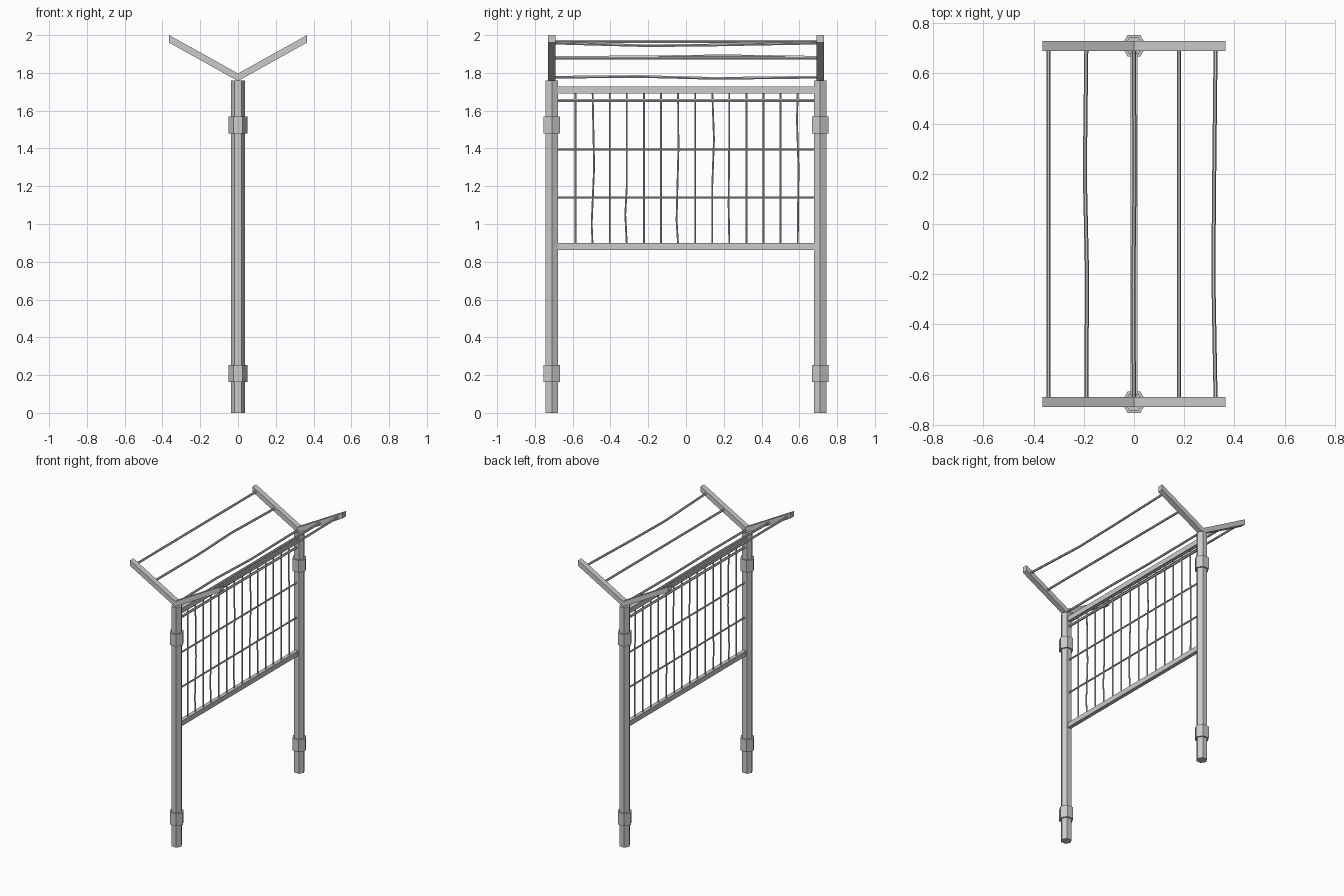
import bpy, bmesh
from math import cos, sin, pi
from mathutils import Vector

if "Cube" in bpy.data.objects:
    bpy.data.objects.remove(bpy.data.objects["Cube"])


def make_object(name, rings):
    """Skin a list of equal-length vertex rings and cap both ends (flat shaded)."""
    bm = bmesh.new()
    loops = [[bm.verts.new(p) for p in ring] for ring in rings]
    n = len(loops[0])
    for a, b in zip(loops, loops[1:]):
        for i in range(n):
            j = (i + 1) % n
            bm.faces.new((a[i], a[j], b[j], b[i]))
    bm.faces.new(loops[0])
    bm.faces.new(loops[-1])
    bmesh.ops.recalc_face_normals(bm, faces=bm.faces)
    mesh = bpy.data.meshes.new(name)
    bm.to_mesh(mesh)
    bm.free()
    ob = bpy.data.objects.new(name, mesh)
    bpy.context.collection.objects.link(ob)
    return ob


def tube(name, path, r, axis, sides=6):
    """Thin prism following path; rings stay square to the main axis."""
    u = Vector((1, 0, 0))
    v = Vector((0, 1, 0)) if axis == 'z' else Vector((0, 0, 1))
    rings = [[Vector(p) + r * (cos(2 * pi * i / sides) * u + sin(2 * pi * i / sides) * v)
              for i in range(sides)] for p in path]
    return make_object(name, rings)


def box(name, lo, hi):
    (x0, y0, z0), (x1, y1, z1) = lo, hi
    return make_object(name, [[(x0, y0, z), (x1, y0, z), (x1, y1, z), (x0, y1, z)]
                              for z in (z0, z1)])


POST_Y = 0.71
for side, s in (("front", -1), ("back", 1)):
    y = s * POST_Y
    # Hexagonal post and its two collars
    tube(side + "_post", [(0, y, 0), (0, y, 1.76)], 0.038, 'z')
    for label, z0, z1 in (("lower", 0.163, 0.253), ("upper", 1.48, 1.568)):
        tube(f"{side}_{label}_collar", [(0, y, z0), (0, y, z1)], 0.05, 'z')
    # V-shaped arms, plumb-cut at the tips
    prof = [(-0.365, 1.96, 2.0), (0, 1.757, 1.797), (0.365, 1.96, 2.0)]
    make_object(side + "_v_arm",
                [[(x, y - 0.02, b), (x, y + 0.02, b), (x, y + 0.02, t), (x, y - 0.02, t)]
                 for x, b, t in prof])

# Panel frame rails
for label, z0, z1 in (("bottom", 0.863, 0.9), ("top", 1.69, 1.727)):
    box(label + "_rail", (-0.014, -0.69, z0), (0.014, 0.69, z1))

# Horizontal panel bars
for i, (z, r) in enumerate(((1.14, 0.006), (1.395, 0.006), (1.655, 0.009))):
    tube(f"panel_cross_bar_{i}", [(0, -0.69, z), (0, 0.69, z)], r, 'y')

# Vertical panel bars; some are bent: index -> (offset, height) points
bends = {1: [(0.008, 1.3), (-0.005, 1.0)], 3: [(-0.008, 1.05), (0.0, 1.2)],
         6: [(-0.008, 1.02), (0.002, 1.4)], 8: [(0.0, 1.2), (0.009, 1.45)],
         9: [(-0.004, 1.1), (0.0, 1.5)], 13: [(0.004, 1.3), (-0.004, 1.55)]}
for i in range(14):
    y = -0.585 + i * 0.0905
    mids = sorted(bends.get(i, []), key=lambda b: b[1])
    path = [(0, y, 0.89)] + [(0, y + d, z) for d, z in mids] + [(0, y, 1.7)]
    tube(f"panel_upright_bar_{i}", path, 0.0055, 'z')

# Long wires between the arms: x, then sagging points (y, dx, dz)
wires = [(-0.34, []),
         (-0.19, [(-0.2, 0.003, 0.002), (0.2, -0.006, 0.008)]),
         (0.0, [(-0.25, -0.003, 0.004), (0.15, 0.002, -0.006)]),
         (0.18, []),
         (0.325, [(-0.2, -0.009, -0.014), (0.15, -0.006, -0.010)])]
for i, (x, mids) in enumerate(wires):
    z = 1.777 + 0.556 * abs(x)
    path = [(x, -0.7, z)] + [(x + dx, y, z + dz) for y, dx, dz in mids] + [(x, 0.7, z)]
    tube(f"top_wire_{i}", path, 0.008, 'y')
